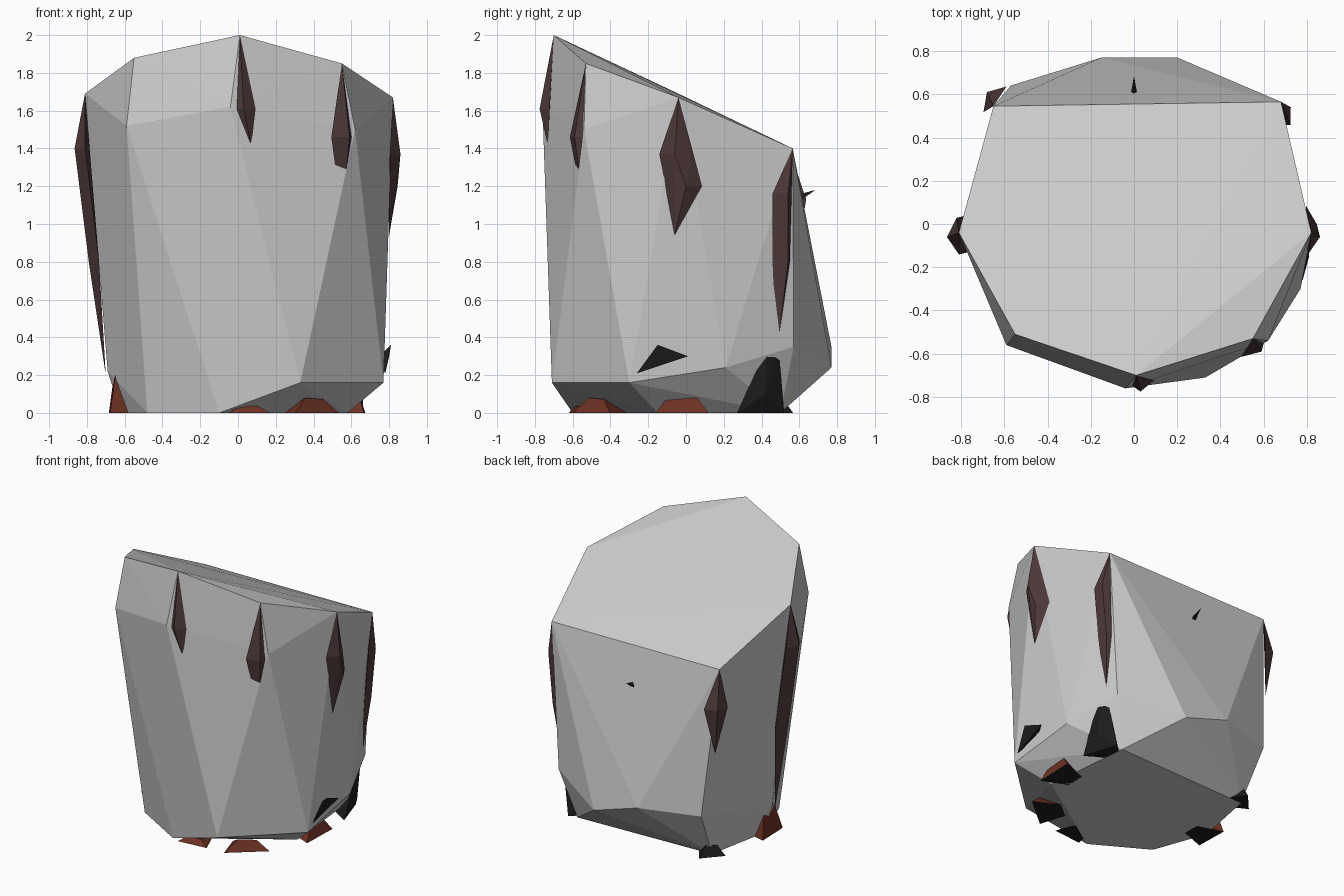
import bpy, bmesh
from mathutils import Vector

cube = bpy.data.objects.get("Cube")
if cube:
    bpy.data.objects.remove(cube, do_unlink=True)


def material(name, rgb):
    m = bpy.data.materials.new(name)
    m.use_nodes = True
    m.diffuse_color = (*rgb, 1)
    m.node_tree.nodes["Principled BSDF"].inputs["Base Color"].default_value = (*rgb, 1)
    return m


STONE = material("pale grey stone", (0.6, 0.6, 0.6))
BROWN = material("dark brown", (0.075, 0.04, 0.04))
RUST = material("rust brown", (0.16, 0.032, 0.018))
BLACK = material("black", (0.012, 0.012, 0.012))


def hull(name, points, mat, under=None):
    """Faceted convex solid; faces turned down take the under material."""
    bm = bmesh.new()
    for p in points:
        bm.verts.new(p)
    res = bmesh.ops.convex_hull(bm, input=bm.verts)
    loose = {g for g in res["geom_interior"] + res["geom_unused"]
             if isinstance(g, bmesh.types.BMVert)}
    bmesh.ops.delete(bm, geom=list(loose), context='VERTS')
    bmesh.ops.recalc_face_normals(bm, faces=bm.faces)
    mesh = bpy.data.meshes.new(name)
    mesh.materials.append(mat)
    if under:
        mesh.materials.append(under)
        for f in bm.faces:
            f.material_index = int(f.normal.z < -0.7)
    bm.to_mesh(mesh)
    bm.free()
    ob = bpy.data.objects.new(name, mesh)
    bpy.context.collection.objects.link(ob)
    return ob


# Body: slanted rim, shoulder, lower bulge and flat base
rim = [(0.01, -0.7, 2), (0.55, -0.53, 1.85), (0.82, -0.04, 1.67), (0.68, 0.565, 1.4),
       (-0.65, 0.545, 1.4), (-0.81, -0.04, 1.69), (-0.55, -0.51, 1.88)]
shoulder = [(-0.04, -0.76, 1.62), (0.62, -0.54, 1.5), (-0.59, -0.56, 1.52)]
bulge = [(0.33, -0.71, 0.16), (0.77, -0.3, 0.16), (0.75, 0.21, 0.24), (0.62, 0.57, 0.35),
         (0.2, 0.77, 0.24), (-0.15, 0.77, 0.35), (-0.57, 0.64, 0.35), (-0.69, 0, 0.22)]
base = [(-0.48, -0.38, 0), (-0.1, -0.6, 0), (0.58, -0.15, 0), (0.52, 0.5, 0),
        (-0.53, 0.46, 0), (-0.62, 0, 0)]
hull("stone_body", rim + shoulder + bulge + base, STONE)


# Streaks: faceted slivers hanging from the rim corners
def streak(name, top, mids, bottom, width):
    pts = [Vector(top), Vector(bottom)]
    for mid in mids:
        m = Vector(mid)
        out = Vector((m.x, m.y, 0)).normalized()
        side = Vector((-out.y, out.x, 0)) * width
        back = m - out * 0.05
        pts += [m, back + side, back - side]
    hull(name, pts, BROWN)


streak("front_streak", rim[0], [(0.03, -0.775, 1.61)], (0.07, -0.73, 1.41), 0.065)
streak("front_side_streak", rim[1], [(0.59, -0.59, 1.46)], (0.55, -0.53, 1.02), 0.085)
streak("left_streak", rim[2], [(0.86, -0.06, 1.37), (0.845, 0, 1.2)], (0.8, -0.06, 0.94), 0.085)
streak("back_left_streak", rim[3], [(0.725, 0.54, 1.16), (0.69, 0.54, 0.8)],
       (0.64, 0.48, 0.3), 0.065)
streak("back_right_streak", rim[4], [(-0.68, 0.61, 1.13)], (-0.64, 0.58, 0.8), 0.08)
streak("right_streak", rim[5], [(-0.865, -0.06, 1.4), (-0.79, -0.04, 0.8)],
       (-0.7, -0.02, 0.2), 0.085)


# Roots: low wedges around the foot
def root(name, x, y, width, height, mat=RUST):
    c = Vector((x, y, 0))
    out = c.normalized()
    side = Vector((-out.y, out.x, 0)) * width
    lift = Vector((0, 0, height))
    pts = [c + side, c - side, c - out * 0.18 + side * 0.5, c - out * 0.18 - side * 0.5,
           c - out * 0.03 + side * 0.45 + lift * 0.9, c - out * 0.03 - side * 0.4 + lift]
    hull(name, pts, mat, BLACK)


root("front_root", 0.06, -0.61, 0.11, 0.04)
root("front_side_root", 0.42, -0.5, 0.15, 0.08)
root("left_root", 0.67, -0.02, 0.14, 0.11)
root("right_root", -0.68, -0.02, 0.12, 0.24)
root("back_right_root", -0.56, 0.5, 0.09, 0.08, BLACK)
hull("back_left_root", [(0.66, 0.27, 0), (0.58, 0.52, 0), (0.45, 0.4, 0),
                        (0.67, 0.43, 0.35), (0.64, 0.49, 0.35), (0.66, 0.42, 0.1)], BLACK)

# Dark chip on the side and a small thorn at the back
hull("side_chip", [(0.78, -0.26, 0.21), (0.81, -0.15, 0.36), (0.8, 0.01, 0.3),
                   (0.73, -0.12, 0.28)], BLACK)
hull("back_thorn", [(-0.015, 0.6, 1.12), (0.015, 0.6, 1.12), (0, 0.61, 1.16),
                    (0, 0.685, 1.18)], BLACK)
